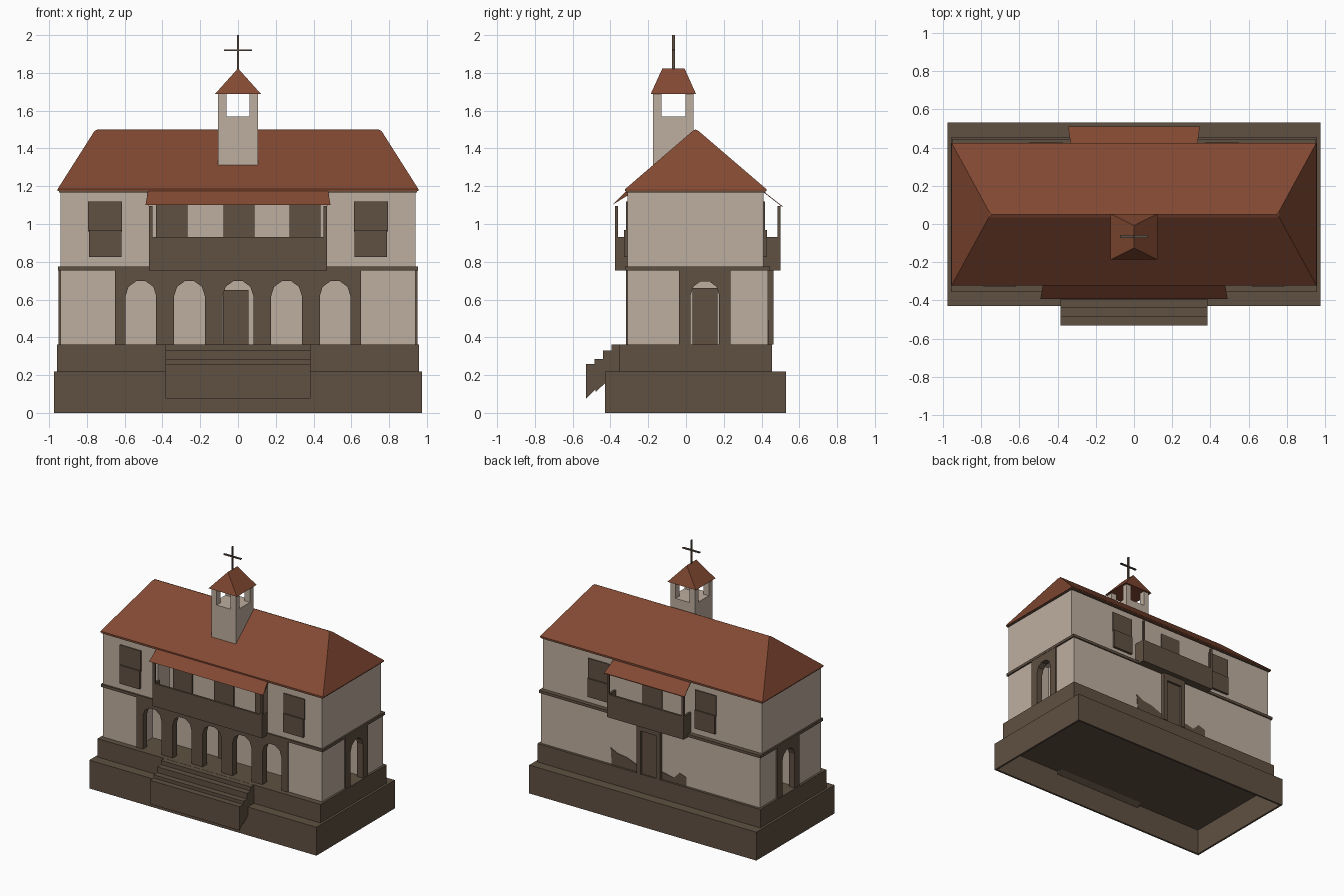
import bpy, bmesh, math
from mathutils import Vector

if "Cube" in bpy.data.objects:
    bpy.data.objects.remove(bpy.data.objects["Cube"])


def material(name, col):
    m = bpy.data.materials.new(name)
    m.diffuse_color = (*col, 1)
    m.use_nodes = True
    m.node_tree.nodes["Principled BSDF"].inputs["Base Color"].default_value = m.diffuse_color
    return m


PLASTER = material("plaster", (0.515, 0.425, 0.350))
BROWN = material("brown_stone_and_wood", (0.116, 0.081, 0.054))
TILE = material("roof_tile", (0.223, 0.066, 0.032))


def finish(name, bm, mat):
    bmesh.ops.recalc_face_normals(bm, faces=bm.faces)
    me = bpy.data.meshes.new(name)
    bm.to_mesh(me)
    bm.free()
    me.materials.append(mat)
    ob = bpy.data.objects.new(name, me)
    bpy.context.collection.objects.link(ob)
    return ob


def hull(name, pts, mat):
    bm = bmesh.new()
    for p in pts:
        bm.verts.new(p)
    bmesh.ops.convex_hull(bm, input=bm.verts)
    bmesh.ops.dissolve_limit(bm, angle_limit=0.01, verts=bm.verts, edges=bm.edges)
    return finish(name, bm, mat)


def box(name, x, y, z, mat):
    return hull(name, [(a, b, c) for a in x for b in y for c in z], mat)


def prism(name, pts, axis, lo, hi, mat):
    """Extrude a 2D outline along axis x (outline y,z) or y (outline x,z)."""
    bm = bmesh.new()
    place = (lambda u, v, t: (t, u, v)) if axis == "x" else (lambda u, v, t: (u, t, v))
    f = bm.faces.new([bm.verts.new(place(u, v, lo)) for u, v in pts])
    r = bmesh.ops.extrude_face_region(bm, geom=[f])
    d = Vector(place(0, 0, hi - lo))
    for v in r["geom"]:
        if isinstance(v, bmesh.types.BMVert):
            v.co += d
    return finish(name, bm, mat)


def arch(c, r, z0, spring, n=5):
    """Outline of a round-headed opening."""
    top = [(c + r * math.cos(math.pi * i / n), spring + r * math.sin(math.pi * i / n))
           for i in range(n + 1)]
    return [(c - r, z0), (c + r, z0)] + top


def cut(ob, cutters):
    for c in cutters:
        m = ob.modifiers.new("opening", "BOOLEAN")
        m.operation, m.solver, m.object = "DIFFERENCE", "EXACT", c
        dg = bpy.context.evaluated_depsgraph_get()
        me = bpy.data.meshes.new_from_object(ob.evaluated_get(dg))
        ob.modifiers.clear()
        ob.data = me
        bpy.data.objects.remove(c)


# Plinth: hollow lower tier, solid upper tier, front stairs
plinth = box("lower_plinth", (-.975, .975), (-.43, .53), (0, .22), BROWN)
cut(plinth, [box("cutter", (-.96, .96), (-.415, .515), (-.1, .2), BROWN)])
box("upper_plinth", (-.957, .957), (-.355, .455), (.21, .363), BROWN)
prism("front_stairs", [(-.53, .075), (-.53, .26), (-.485, .26), (-.485, .285), (-.44, .285),
                       (-.44, .33), (-.395, .33), (-.395, .362), (-.34, .362), (-.34, .22),
                       (-.425, .17), (-.425, .16), (-.48, .11), (-.48, .125)],
      "x", -.385, .385, BROWN)

# Main walls with porch, loggia and side recesses cut out
walls = box("walls", (-.94, .94), (-.31, .41), (.36, 1.18), PLASTER)
cut(walls, [box("cutter", (-.65, .65), (-.5, -.12), (.3, .74), PLASTER),
            box("cutter", (-.47, .47), (-.5, -.17), (.77, 1.14), PLASTER),
            box("cutter", (.82, 1.1), (.0, .2), (.3, .73), PLASTER),
            box("cutter", (-1.1, -.82), (.0, .2), (.3, .73), PLASTER)])
box("back_lower_wall", (-.94, .94), (.405, .435), (.36, .76), PLASTER)
box("floor_band", (-.952, .952), (-.322, .445), (.754, .775), BROWN)

# Front arcade with five arches
arcade = box("front_arcade", (-.65, .65), (-.318, -.265), (.362, .757), BROWN)
cut(arcade, [prism("cutter", arch(i * .257, .081, .3, .62), "y", -.5, 0, BROWN)
             for i in range(-2, 3)])

# Side arches with doors behind
for s, side in ((1, "right"), (-1, "left")):
    xs = sorted((s * .9, s * .95))
    frame = box(side + "_arch", xs, (-.036, .236), (.362, .757), BROWN)
    cut(frame, [prism("cutter", arch(.1, .075, .3, .625), "x", xs[0] - .1, xs[1] + .1, BROWN)])
    box(side + "_door", sorted((s * .815, s * .828)), (.035, .168), (.362, .66), BROWN)

# Entrance doors and loggia doors
box("front_door", (-.08, .055), (-.13, -.112), (.362, .65), BROWN)
for x in (-.35, .005, .355):
    box("loggia_door", (x - .083, x + .083), (-.18, -.163), (.77, 1.11), BROWN)
back = box("back_door_frame", (-.1, .1), (.43, .462), (.362, .757), BROWN)
cut(back, [box("cutter", (-.065, .065), (.445, .6), (.3, .7), BROWN)])
box("back_balcony_door", (-.085, .085), (.405, .417), (.77, 1.11), BROWN)

# Exposed stone patches at the foot of the back wall
for pts in ([(.1, .36), (.33, .36), (.34, .49), (.28, .46), (.2, .45), (.1, .41)],
            [(-.1, .36), (-.31, .36), (-.31, .43), (-.25, .45), (-.2, .4), (-.1, .42)]):
    prism("stone_patch", pts, "y", .433, .439, BROWN)


# Shuttered windows: upper panel and slightly prouder lower panel
def window(x, y, s):
    box("window_upper", (x - .09, x + .09), sorted((y - s * .01, y + s * .008)), (.96, 1.12), BROWN)
    box("window_lower", (x - .086, x + .086), sorted((y - s * .01, y + s * .018)), (.825, .968), BROWN)


for x in (-.703, .703):
    window(x, -.31, -1)
for x in (-.46, .46):
    window(x, .41, 1)


# Balconies: floor, parapets and corner posts
def balcony(name, hw, wall, out):
    s = 1 if out > wall else -1
    inner = out - s * .016
    box(name + "_floor", (-hw, hw), sorted((wall, out)), (.754, .775), BROWN)
    box(name + "_parapet", (-hw, hw), sorted((inner, out)), (.754, .932), BROWN)
    for e in (-1, 1):
        box(name + "_side", sorted((e * hw, e * (hw - .016))), sorted((wall, out)), (.754, .932), BROWN)
        box(name + "_post", sorted((e * hw, e * (hw - .018))), sorted((inner, out)), (.9, 1.095), BROWN)


balcony("front_balcony", .47, -.31, -.375)
balcony("back_balcony", .33, .41, .5)

# Awnings: closed one in front, thin sheet at the back
hull("front_awning", [(s * w, y, z) for s in (-1, 1) for w, y, z in
                      ((.49, -.392, 1.1), (.475, -.31, 1.182), (.475, -.31, 1.15))], TILE)
hull("back_awning", [(s * w, y, z + t) for s in (-1, 1) for t in (0, .005) for w, y, z in
                     ((.345, .51, 1.09), (.33, .405, 1.172))], TILE)

# Hipped main roof on a thin dark eave board
box("eave_board", (-.948, .948), (-.318, .42), (1.168, 1.177), BROWN)
hull("main_roof", [(s * x, y, z) for s in (-1, 1) for x, y, z in
                   ((.955, -.322, 1.175), (.955, .425, 1.175), (.955, -.322, 1.185),
                    (.955, .425, 1.185), (.76, .035, 1.492), (.76, .067, 1.492),
                    (.745, .05, 1.5))], TILE)

# Bell tower: shaft, four open corners, hipped cap
tower = box("bell_tower", (-.105, .105), (-.175, .04), (1.2, 1.692), PLASTER)
cut(tower, [box("cutter", (-.06, .06), (-.4, .3), (1.57, 1.8), PLASTER),
            box("cutter", (-.3, .3), (-.13, -.003), (1.57, 1.8), PLASTER)])
hull("tower_roof", [(x, y, 1.688) for x in (-.122, .122) for y in (-.187, .053)]
     + [(0, -.125, 1.824), (0, -.008, 1.824)], TILE)

# Cross
box("cross_upright", (-.004, .004), (-.073, -.058), (1.81, 2.0), BROWN)
box("cross_bar", (-.073, .073), (-.073, -.058), (1.917, 1.925), BROWN)
